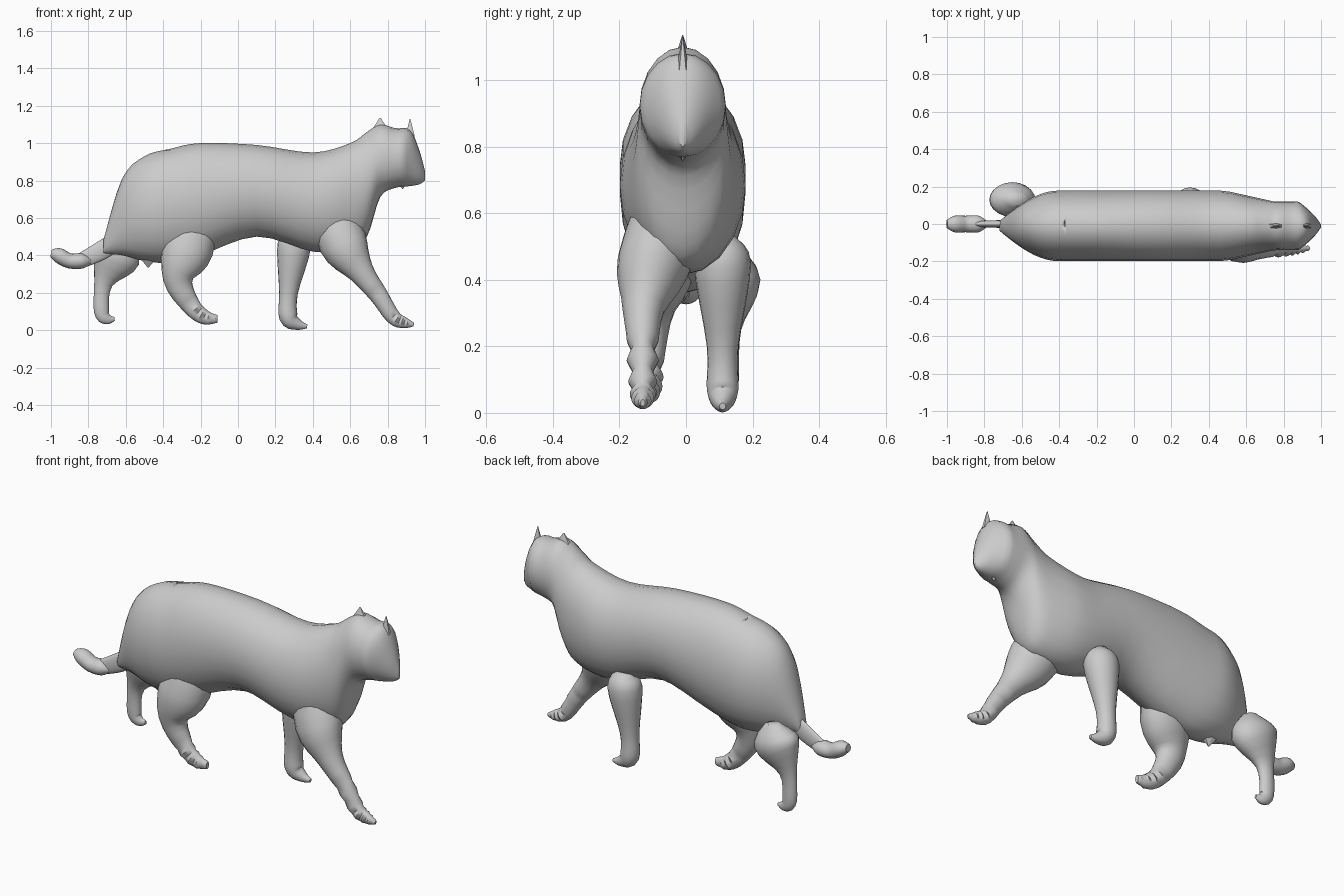
import bpy, bmesh, math
from mathutils import Vector

cube = bpy.data.objects.get("Cube")
if cube:
    bpy.data.objects.remove(cube, do_unlink=True)

colour = (0.6, 0.6, 0.6, 1)
grey = bpy.data.materials.new("plain_grey")
grey.use_nodes = True
grey.diffuse_color = colour
grey.node_tree.nodes["Principled BSDF"].inputs["Base Color"].default_value = colour


def spline(points, steps=4):
    """Smooth a list of points with a Catmull-Rom curve."""
    points = [Vector(p) for p in points]
    last = len(points) - 1
    smooth = []
    for i in range(last):
        start, end = points[i], points[i + 1]
        leave = (end - points[max(i - 1, 0)]) / 2
        arrive = (points[min(i + 2, last)] - start) / 2
        for k in range(steps):
            t = k / steps
            ease = t * t * (3 - 2 * t)
            smooth.append(start.lerp(end, ease) + leave * (t * (1 - t) ** 2)
                          - arrive * (t * t * (1 - t)))
    return smooth + [points[last]]


def finish(name, bm):
    """Turn a bmesh into a smooth shaded grey object."""
    bmesh.ops.recalc_face_normals(bm, faces=bm.faces)
    mesh = bpy.data.meshes.new(name)
    bm.to_mesh(mesh)
    bm.free()
    mesh.materials.append(grey)
    obj = bpy.data.objects.new(name, mesh)
    bpy.context.collection.objects.link(obj)
    bpy.ops.object.select_all(action="DESELECT")
    obj.select_set(True)
    bpy.context.view_layer.objects.active = obj
    bpy.ops.object.shade_smooth_by_angle(angle=math.radians(50))
    return obj


def loft(name, stations, sides=20):
    """Skin oval rings, each given as centre, thickness direction, thickness, width."""
    bm = bmesh.new()
    rings = []
    for centre, normal, thick, wide in stations:
        ring = []
        for k in range(sides):
            angle = math.tau * k / sides
            across = Vector((0, wide * math.cos(angle), 0))
            ring.append(bm.verts.new(centre + across + normal * thick * math.sin(angle)))
        rings.append(ring)
    for ring, following in zip(rings, rings[1:]):
        for k in range(sides):
            bm.faces.new((ring[k - 1], ring[k], following[k], following[k - 1]))
    bm.faces.new(rings[0])
    bm.faces.new(rings[-1])
    return finish(name, bm)


def limb(name, y, points, flatness, lean=0, ripple_below=0):
    """Sweep an oval along a side-plane path of x, z, radius, leaning inward above the knee."""
    path = spline(points)
    stations = []
    for i, (x, z, radius) in enumerate(path):
        run = path[min(i + 1, len(path) - 1)] - path[max(i - 1, 0)]
        normal = Vector((-run.y, 0, run.x)).normalized()
        wide = radius * flatness
        if z < ripple_below:
            wide *= 1.15 if i % 2 else 0.75
        inward = lean * max(z - 0.3, 0)
        stations.append((Vector((x, y + inward, z)), normal, radius, wide))
    return loft(name, stations)


def cone(name, place, size, sides=6):
    bm = bmesh.new()
    bmesh.ops.create_cone(bm, cap_ends=True, segments=sides, radius1=1, radius2=0.05, depth=1)
    bmesh.ops.scale(bm, vec=size, verts=bm.verts)
    bmesh.ops.translate(bm, vec=place, verts=bm.verts)
    return finish(name, bm)


def clamp(value):
    return min(max(value, 0.02), 1)


def half_width(x):
    """Rounded rump, even barrel, narrower neck and a pointed snout."""
    rump = math.sin(clamp((x + 0.75) / 0.35) * math.pi / 2)
    neck = clamp((x - 0.48) / 0.27)
    snout = clamp((1 - x) / 0.12) ** 0.7
    return (0.19 - 0.06 * neck) * rump * snout


# Torso, neck and head in one skin: x, top, bottom
outline = [(-0.72, 0.48, 0.41), (-0.62, 0.81, 0.4), (-0.5, 0.93, 0.37), (-0.36, 0.97, 0.36),
           (-0.2, 1, 0.4), (0.1, 0.99, 0.5), (0.4, 0.95, 0.42), (0.6, 1, 0.43),
           (0.69, 1.06, 0.5), (0.76, 1.1, 0.71), (0.84, 1.08, 0.76), (0.92, 1.07, 0.77),
           (0.97, 0.96, 0.78), (1, 0.85, 0.8)]
up = Vector((0, 0, 1))
body = loft("body", [(Vector((x, -0.01, (top + bottom) / 2)), up, (top - bottom) / 2, half_width(x))
                     for x, top, bottom in spline(outline)])

# Small nick across the back
nick = cone("nick_cutter", (-0.37, 0, 0.98), (0.02, 0.07, -0.07), sides=4)
nick.hide_render = True
nick.hide_viewport = True
cut = body.modifiers.new("nick", "BOOLEAN")
cut.operation = "DIFFERENCE"
cut.object = nick

# Front legs: one striding ahead out of the shoulder, one upright
limb("front_leg_forward", -0.13, [
    (0.47, 0.74, 0.1), (0.56, 0.47, 0.13), (0.66, 0.31, 0.07), (0.75, 0.19, 0.05),
    (0.83, 0.07, 0.04), (0.89, 0.04, 0.03), (0.94, 0.03, 0.01)],
    flatness=0.9, lean=0.25, ripple_below=0.2)
limb("front_leg_upright", 0.11, [
    (0.3, 0.53, 0.04), (0.3, 0.45, 0.09), (0.27, 0.2, 0.05), (0.27, 0.07, 0.05),
    (0.32, 0.03, 0.03), (0.37, 0.02, 0.01)], flatness=0.95)

# Hind legs: one growing out of the flank, one trailing with a bulging thigh
limb("hind_leg_forward", -0.11, [
    (-0.2, 0.72, 0.1), (-0.27, 0.44, 0.14), (-0.32, 0.27, 0.08), (-0.25, 0.13, 0.05),
    (-0.18, 0.07, 0.04), (-0.11, 0.06, 0.02)], flatness=0.8, lean=0.22, ripple_below=0.15)
limb("hind_leg_back", 0.13, [
    (-0.62, 0.5, 0.04), (-0.65, 0.4, 0.13), (-0.72, 0.25, 0.05), (-0.73, 0.1, 0.04),
    (-0.7, 0.06, 0.03), (-0.66, 0.06, 0.01)], flatness=0.72)

# Tail with a thin flat root and a full tip
limb("tail_root", 0, [(-0.66, 0.47, 0.05), (-0.74, 0.42, 0.05), (-0.84, 0.37, 0.04)],
     flatness=0.4)
limb("tail_tip", 0, [
    (-0.78, 0.37, 0.01), (-0.83, 0.37, 0.04), (-0.9, 0.37, 0.04), (-0.96, 0.4, 0.04),
    (-1, 0.41, 0.02)], flatness=1.1)

# Ears, chin tuft and belly tufts
cone("rear_ear", (0.76, -0.01, 1.09), (0.07, 0.03, 0.09))
cone("front_ear", (0.92, -0.01, 1.08), (0.03, 0.02, 0.1))
cone("chin_tuft", (0.88, -0.01, 0.77), (0.03, 0.02, -0.03))
cone("belly_tuft", (-0.48, -0.01, 0.37), (0.07, 0.05, -0.07))
